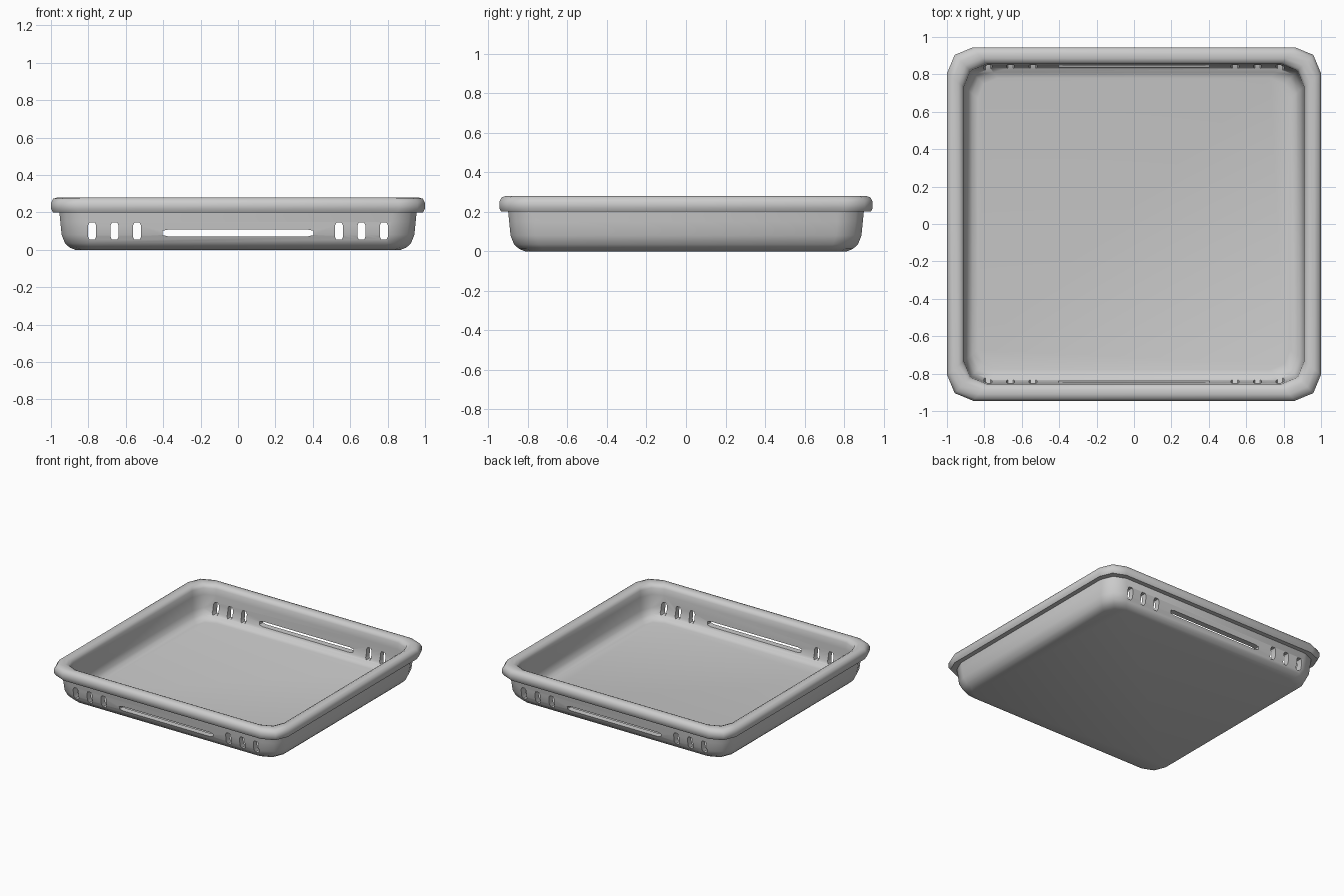
import bpy, bmesh, math

if "Cube" in bpy.data.objects:
    bpy.data.objects.remove(bpy.data.objects["Cube"])

HX, HY = 1.0, 0.945


def ring(bm, inset, z, segs=2):
    # Rounded rectangle with faceted corners
    hx, hy, r = HX - inset, HY - inset, 0.14 - 0.2 * inset
    verts = []
    for k, (sx, sy) in enumerate([(1, 1), (-1, 1), (-1, -1), (1, -1)]):
        for i in range(segs + 1):
            a = math.pi / 2 * (k + i / segs)
            verts.append(bm.verts.new((sx * (hx - r) + r * math.cos(a),
                                       sy * (hy - r) + r * math.sin(a), z)))
    return verts


def finish(bm, name):
    bmesh.ops.recalc_face_normals(bm, faces=bm.faces[:])
    me = bpy.data.meshes.new(name)
    bm.to_mesh(me)
    bm.free()
    ob = bpy.data.objects.new(name, me)
    bpy.context.collection.objects.link(ob)
    return ob


# Tray wall section: (inset from outer rim, height), outside bottom to inside floor
profile = [(0.13, 0.0), (0.10, 0.012), (0.075, 0.035), (0.057, 0.08),
           (0.05, 0.15), (0.045, 0.20), (0.010, 0.20), (0.0, 0.22),
           (0.0, 0.25), (0.012, 0.273), (0.035, 0.28), (0.06, 0.28),
           (0.08, 0.27), (0.09, 0.25), (0.093, 0.20), (0.098, 0.10),
           (0.112, 0.055), (0.135, 0.032), (0.165, 0.025)]
bm = bmesh.new()
rings = [ring(bm, *p) for p in profile]
for a, b in zip(rings, rings[1:]):
    n = len(a)
    for i in range(n):
        bm.faces.new((a[i], a[(i + 1) % n], b[(i + 1) % n], b[i]))
bm.faces.new(rings[0])
bm.faces.new(rings[-1])
tray = finish(bm, "tray")

# Cutter through front and back walls: six vent holes and two long slots
bm = bmesh.new()


def add_hole(cx, cz, w, h, cxr, czr):
    pts = [(w, h - czr), (w - cxr, h), (cxr - w, h), (-w, h - czr),
           (-w, czr - h), (cxr - w, -h), (w - cxr, -h), (w, czr - h)]
    a = [bm.verts.new((cx + x, -1.2, cz + z)) for x, z in pts]
    b = [bm.verts.new((cx + x, 1.2, cz + z)) for x, z in pts]
    bm.faces.new(a)
    bm.faces.new(b[::-1])
    for i in range(8):
        j = (i + 1) % 8
        bm.faces.new((a[i], b[i], b[j], a[j]))


for s in (-1, 1):
    for x in (0.54, 0.66, 0.78):
        add_hole(s * x, 0.10, 0.022, 0.046, 0.008, 0.017)
add_hole(0, 0.09, 0.405, 0.018, 0.03, 0.007)
cutter = finish(bm, "vent_cutter")
cutter.hide_render = True

bpy.context.view_layer.objects.active = tray
tray.select_set(True)
mod = tray.modifiers.new("vents", 'BOOLEAN')
mod.operation = 'DIFFERENCE'
mod.solver = 'EXACT'
mod.object = cutter
bpy.ops.object.modifier_apply(modifier=mod.name)
bpy.data.objects.remove(cutter)
bpy.ops.object.shade_smooth_by_angle(angle=math.radians(50))
